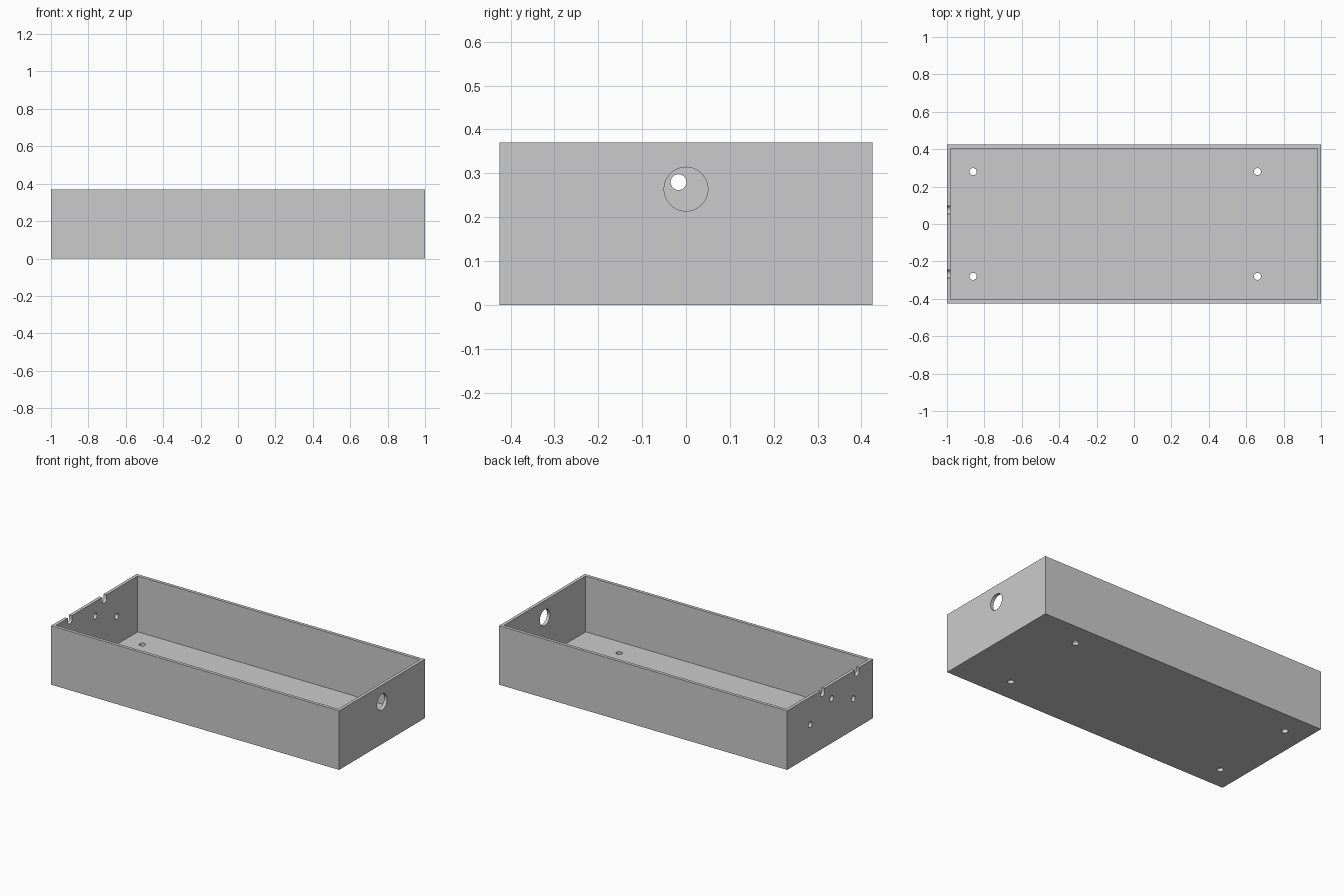
import bpy, bmesh, math
from mathutils import Matrix, Vector

LENGTH, WIDTH, HEIGHT, WALL = 2.0, 0.85, 0.37, 0.02

if "Cube" in bpy.data.objects:
    bpy.data.objects.remove(bpy.data.objects["Cube"], do_unlink=True)

grey = bpy.data.materials.new("grey_plastic")
grey.use_nodes = True
colour = (0.6, 0.6, 0.6, 1)
grey.diffuse_color = colour
grey.node_tree.nodes["Principled BSDF"].inputs["Base Color"].default_value = colour


def new_object(name, bm):
    mesh = bpy.data.meshes.new(name)
    bm.to_mesh(mesh)
    bm.free()
    mesh.materials.append(grey)
    obj = bpy.data.objects.new(name, mesh)
    bpy.context.scene.collection.objects.link(obj)
    return obj


def box(name, size, centre):
    bm = bmesh.new()
    bmesh.ops.create_cube(bm, size=1, matrix=Matrix.Translation(centre) @ Matrix.Diagonal((*size, 1)))
    return new_object(name, bm)


def drill(name, radius, centre, axis):
    """Round cutter that passes through one wall along the given axis."""
    bm = bmesh.new()
    turn = Vector((0, 0, 1)).rotation_difference(Vector(axis)).to_matrix().to_4x4()
    bmesh.ops.create_cone(bm, cap_ends=True, segments=40, radius1=radius, radius2=radius,
                          depth=0.1, matrix=Matrix.Translation(centre) @ turn)
    return new_object(name, bm)


# Open tray
tray = box("tray", (LENGTH, WIDTH, HEIGHT), (0, 0, HEIGHT / 2))
cutters = [box("cavity_cutter", (LENGTH - 2 * WALL, WIDTH - 2 * WALL, HEIGHT),
               (0, 0, WALL + HEIGHT / 2))]

# Mounting holes in the floor
for x in (-0.86, 0.66):
    for y in (-0.28, 0.28):
        cutters.append(drill("floor_hole_cutter", 0.019, (x, y, WALL / 2), (0, 0, 1)))

# Large cable hole in one end, three small holes in the other
end = LENGTH / 2 - WALL / 2
cutters.append(drill("cable_hole_cutter", 0.05, (end, 0, 0.264), (1, 0, 0)))
for y, z in ((-0.017, 0.28), (0.197, 0.197), (-0.231, 0.197)):
    cutters.append(drill("end_hole_cutter", 0.018, (-end, y, z), (1, 0, 0)))

# Round-bottomed notches in the rim
for y in (0.075, -0.267):
    cutters.append(drill("notch_round_cutter", 0.0215, (-end, y, 0.348), (1, 0, 0)))
    cutters.append(box("notch_slot_cutter", (0.1, 0.043, 0.06), (-end, y, 0.378)))

# Cut everything out of the tray, then discard the cutters
bpy.context.view_layer.objects.active = tray
for cutter in cutters:
    cutter.hide_render = True
    cut = tray.modifiers.new(cutter.name, 'BOOLEAN')
    cut.operation = 'DIFFERENCE'
    cut.solver = 'EXACT'
    cut.object = cutter
    bpy.ops.object.modifier_apply(modifier=cut.name)
    bpy.data.objects.remove(cutter, do_unlink=True)

# Smooth the hole walls, keep the box edges sharp
bpy.ops.object.select_all(action='DESELECT')
tray.select_set(True)
bpy.ops.object.shade_smooth_by_angle(angle=math.radians(30))
